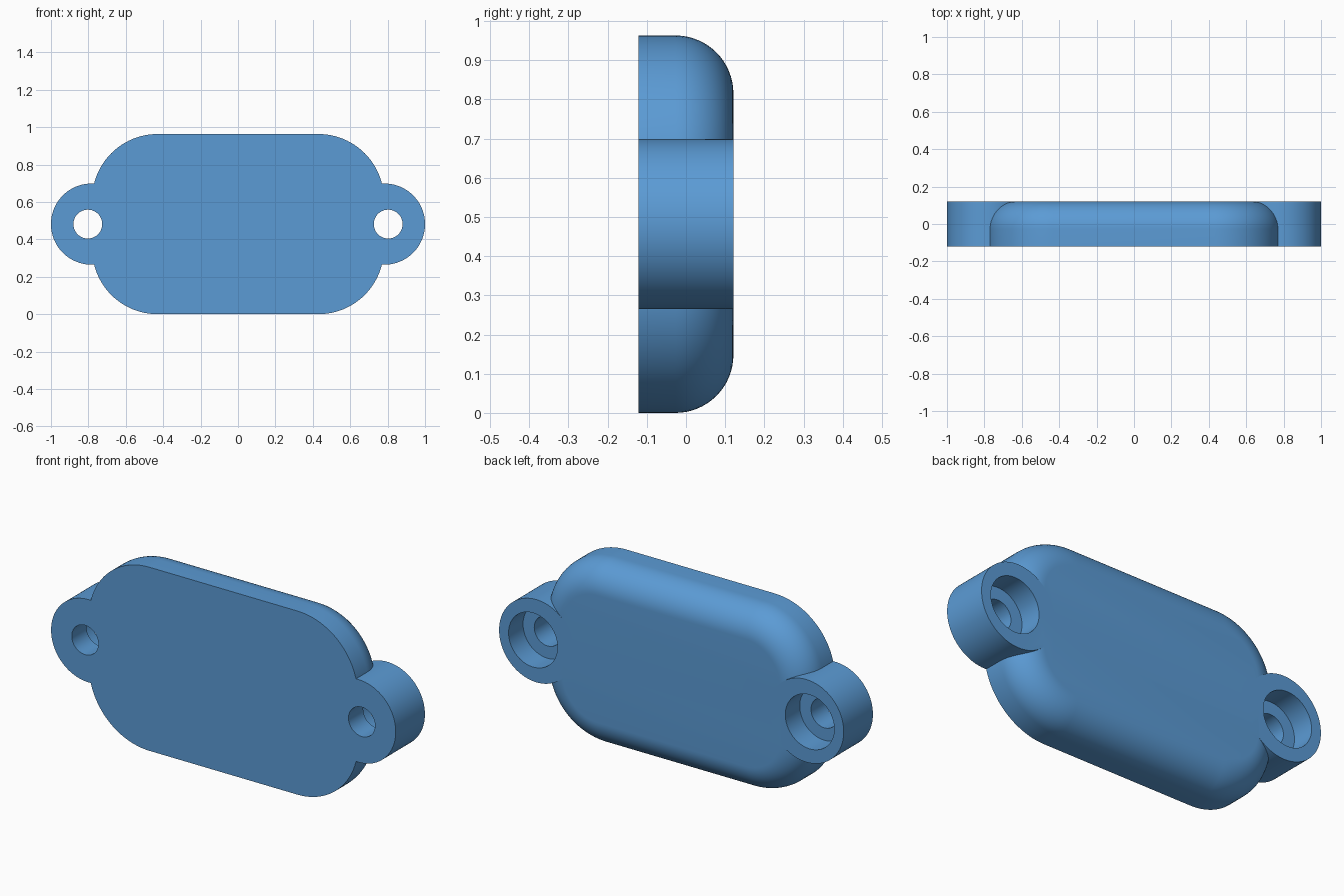
import bpy, bmesh, math
from mathutils import Matrix

if "Cube" in bpy.data.objects:
    bpy.data.objects.remove(bpy.data.objects["Cube"])

HALF_W, HEIGHT, DEPTH = 0.78, 0.963, 0.121   # DEPTH is half the thickness
CORNER, FILLET = 0.35, 0.148
MID_Z = HEIGHT / 2
LUG_X, LUG_R = 0.783, 0.217
HOLE_X, HOLE_R, BORE_R, BORE_DEPTH = 0.803, 0.077, 0.142, 0.12

blue = bpy.data.materials.new("blue")
blue.diffuse_color = (0.105, 0.328, 0.665, 1)
blue.use_nodes = True
blue.node_tree.nodes["Principled BSDF"].inputs["Base Color"].default_value = blue.diffuse_color


def finish(name, bm):
    bmesh.ops.recalc_face_normals(bm, faces=bm.faces)
    mesh = bpy.data.meshes.new(name)
    bm.to_mesh(mesh)
    bm.free()
    mesh.materials.append(blue)
    ob = bpy.data.objects.new(name, mesh)
    bpy.context.collection.objects.link(ob)
    return ob


def cylinder(name, x, r, y0, y1):
    """Cylinder along y."""
    bm = bmesh.new()
    m = Matrix.Translation((x, (y0 + y1) / 2, MID_Z)) @ Matrix.Rotation(math.pi / 2, 4, 'X')
    bmesh.ops.create_cone(bm, cap_ends=True, segments=96, radius1=r, radius2=r,
                          depth=y1 - y0, matrix=m)
    return finish(name, bm)


def outline(bm, inset, y, n=24):
    """Rounded rectangle in the xz plane, shrunk by inset."""
    r = CORNER - inset
    cx, cz = HALF_W - CORNER, MID_Z - CORNER
    verts = []
    for k, (sx, sz) in enumerate(((1, 1), (-1, 1), (-1, -1), (1, -1))):
        for i in range(n + 1):
            a = math.pi / 2 * (k + i / n)
            verts.append(bm.verts.new((sx * cx + r * math.cos(a), y,
                                       MID_Z + sz * cz + r * math.sin(a))))
    return verts


# Cover body: flat front, filleted back edge
bm = bmesh.new()
rings = [outline(bm, 0, -DEPTH)]
for i in range(17):
    a = math.pi / 2 * i / 16
    rings.append(outline(bm, FILLET * (1 - math.cos(a)),
                         DEPTH - FILLET + FILLET * math.sin(a)))
for lo, hi in zip(rings, rings[1:]):
    for j in range(len(lo)):
        k = (j + 1) % len(lo)
        bm.faces.new((lo[j], lo[k], hi[k], hi[j]))
bm.faces.new(rings[0])
bm.faces.new(rings[-1])
body = finish("cover_body", bm)


def boolean(tool, op):
    mod = body.modifiers.new(tool.name, 'BOOLEAN')
    mod.operation, mod.solver, mod.object = op, 'EXACT', tool
    tool.hide_render = True
    bpy.context.view_layer.objects.active = body
    bpy.ops.object.modifier_apply(modifier=mod.name)
    bpy.data.objects.remove(tool)


# Screw lugs with through holes and counterbores at the back
for side, s in (("left", -1), ("right", 1)):
    boolean(cylinder(side + "_lug", s * LUG_X, LUG_R, -DEPTH, DEPTH), 'UNION')
    boolean(cylinder(side + "_hole", s * HOLE_X, HOLE_R, -0.3, 0.3), 'DIFFERENCE')
    boolean(cylinder(side + "_counterbore", s * HOLE_X, BORE_R, DEPTH - BORE_DEPTH, 0.3),
            'DIFFERENCE')

# Smooth curved sides, crisp rims
bpy.ops.object.select_all(action='DESELECT')
body.select_set(True)
bpy.context.view_layer.objects.active = body
bpy.ops.object.shade_smooth_by_angle(angle=math.radians(30))
